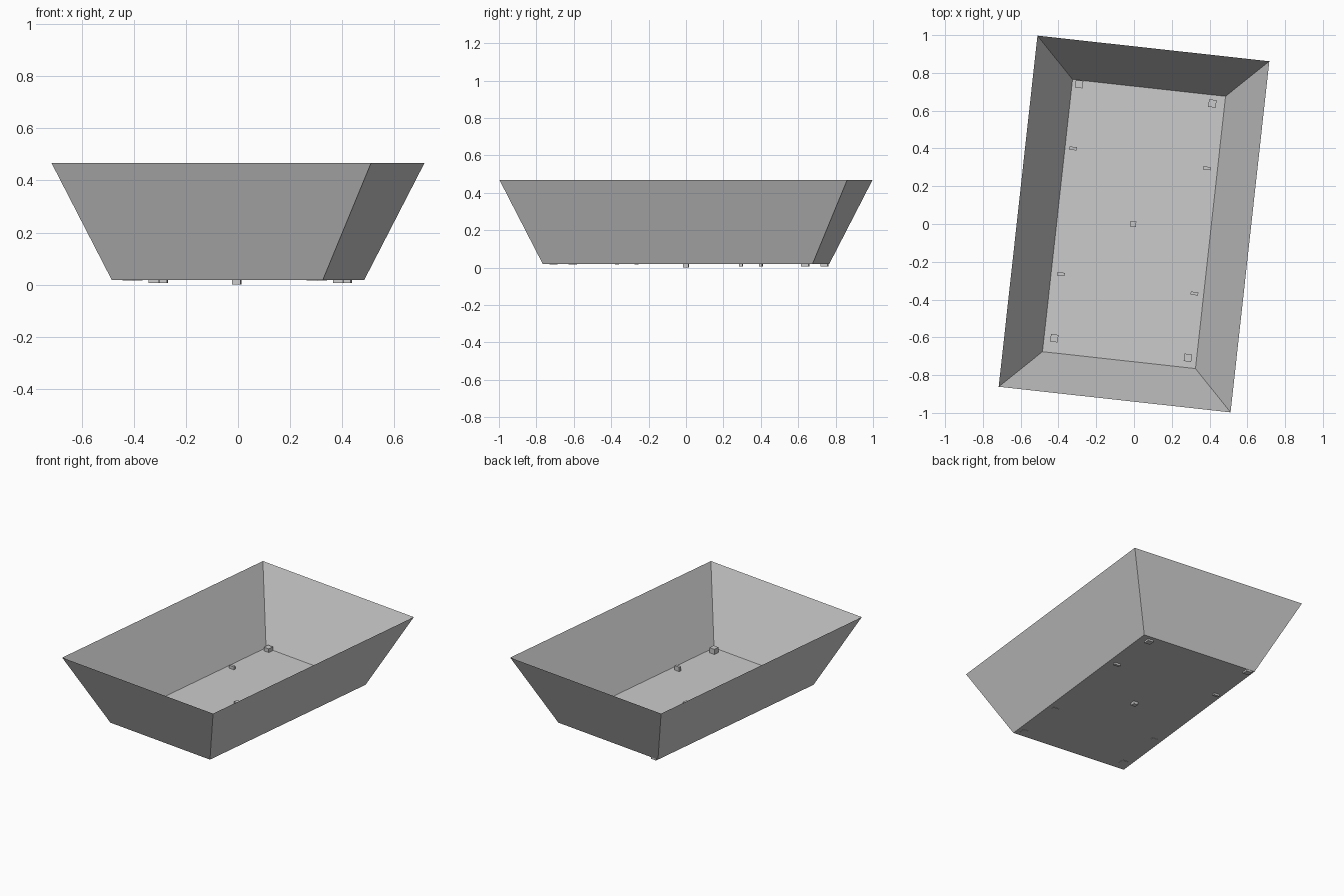
import bpy, bmesh, math
from mathutils import Matrix

cube = bpy.data.objects.get("Cube")
if cube:
    bpy.data.objects.remove(cube, do_unlink=True)

TURN = math.radians(-6.3)
FLOOR, RIM = 0.018, 0.468

grey = bpy.data.materials.new("plain_grey")
grey.use_nodes = True
colour = (0.6, 0.6, 0.6, 1)
grey.diffuse_color = colour
grey.node_tree.nodes["Principled BSDF"].inputs["Base Color"].default_value = colour


def finish(name, bm):
    mesh = bpy.data.meshes.new(name)
    bm.to_mesh(mesh)
    bm.free()
    mesh.materials.append(grey)
    obj = bpy.data.objects.new(name, mesh)
    bpy.context.collection.objects.link(obj)
    return obj


def block(name, x, y, bottom, size):
    bm = bmesh.new()
    bmesh.ops.create_cube(bm, size=1)
    bmesh.ops.scale(bm, vec=size, verts=bm.verts)
    obj = finish(name, bm)
    obj.location = (x, y, bottom + size[2] / 2)
    obj.rotation_euler.z = TURN


# Open tray: a flat floor with four flared thin walls
def ring(bm, width, length, z):
    corners = [(-1, -1), (1, -1), (1, 1), (-1, 1)]
    return [bm.verts.new((sx * width / 2, sy * length / 2, z)) for sx, sy in corners]


bm = bmesh.new()
low = ring(bm, 0.815, 1.45, FLOOR)
high = ring(bm, 1.235, 1.87, RIM)
bm.faces.new(low[::-1])
for i in range(4):
    j = (i + 1) % 4
    bm.faces.new((low[i], low[j], high[j], high[i]))
bmesh.ops.rotate(bm, matrix=Matrix.Rotation(TURN, 3, "Z"), verts=bm.verts)
finish("tray_shell", bm)

# Small blocks set through the floor; the front ones sit higher
corner_size = (0.04, 0.04, 0.037)
side_size = (0.04, 0.017, 0.032)
back, front = 0.006, 0.016
block("back_right_corner_block", -0.29, 0.74, back, corner_size)
block("back_left_corner_block", 0.415, 0.638, back, corner_size)
block("front_right_corner_block", -0.422, -0.605, front, corner_size)
block("front_left_corner_block", 0.285, -0.708, front, corner_size)
block("back_right_side_block", -0.323, 0.4, back, side_size)
block("back_left_side_block", 0.385, 0.295, back, side_size)
block("front_right_side_block", -0.387, -0.265, front, side_size)
block("front_left_side_block", 0.32, -0.368, front, side_size)
block("centre_block", -0.005, 0, 0, (0.032, 0.03, 0.032))
